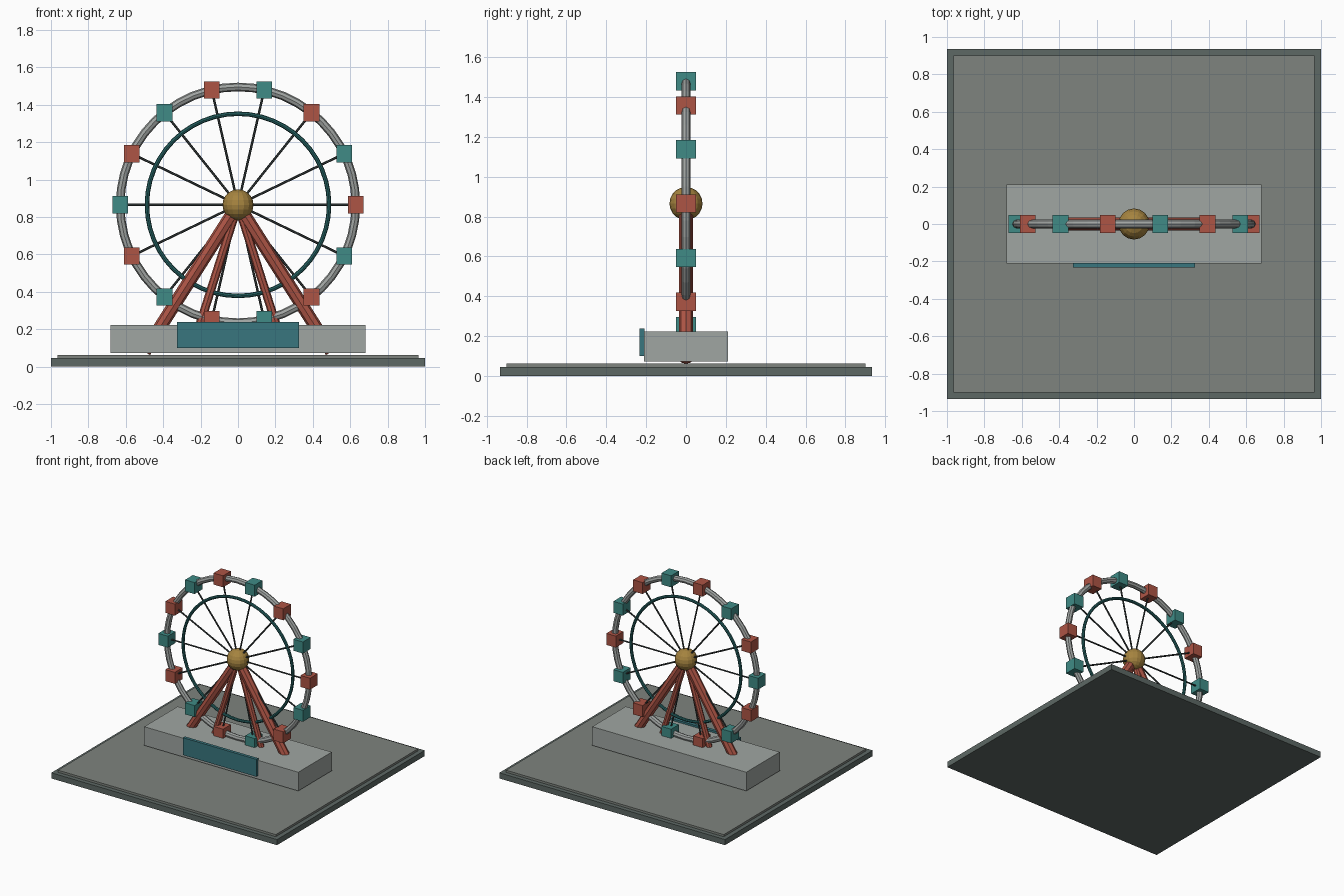
import bpy, math
from mathutils import Vector

if "Cube" in bpy.data.objects:
    bpy.data.objects.remove(bpy.data.objects["Cube"])

def material(name, rgb):
    m = bpy.data.materials.new(name)
    m.diffuse_color = (*rgb, 1)
    m.use_nodes = True
    m.node_tree.nodes["Principled BSDF"].inputs["Base Color"].default_value = m.diffuse_color
    return m

RED = material("red", (0.42, 0.09, 0.06))
TEAL = material("teal", (0.05, 0.26, 0.24))
DEEP = material("deep_teal", (0.02, 0.13, 0.13))
SIGN = material("sign_blue", (0.04, 0.18, 0.21))
GOLD = material("gold", (0.38, 0.23, 0.05))
DARK = material("dark_grey", (0.04, 0.05, 0.05))
EDGE = material("edge_grey", (0.11, 0.14, 0.13))
SLAB = material("slab_grey", (0.21, 0.23, 0.21))
STONE = material("stone_grey", (0.35, 0.38, 0.36))
STEEL = material("steel_grey", (0.35, 0.37, 0.36))

HUB = Vector((0, 0, 0.865))
RADIUS = 0.63
COUNT = 14

def finish(name, mat):
    o = bpy.context.object
    o.name = name
    o.data.materials.append(mat)
    return o

def box(name, center, size, mat):
    bpy.ops.mesh.primitive_cube_add(size=1, location=center)
    o = finish(name, mat)
    o.scale = size
    return o

def rod(name, a, b, radius, sides, mat):
    a, b = Vector(a), Vector(b)
    d = b - a
    bpy.ops.mesh.primitive_cylinder_add(vertices=sides, radius=radius, depth=d.length,
                                        location=(a + b) / 2)
    o = finish(name, mat)
    o.rotation_euler = d.to_track_quat('Z', 'Y').to_euler()
    return o

def ring(name, major, minor, sides, mat):
    bpy.ops.mesh.primitive_torus_add(major_radius=major, minor_radius=minor,
                                     major_segments=48, minor_segments=sides,
                                     location=HUB, rotation=(math.pi / 2, 0, 0))
    return finish(name, mat)

# Stepped ground slab
box("base_plate", (0, 0, 0.0225), (2, 1.87, 0.045), EDGE)
box("base_top", (0, 0, 0.0525), (1.93, 1.80, 0.019), SLAB)

# Boarding platform and blank front panel
box("platform", (0, 0, 0.148), (1.365, 0.424, 0.15), STONE)
box("front_panel", (0, -0.22, 0.169), (0.65, 0.025, 0.139), SIGN)

# Support legs, mirrored left and right
for side, s in (("left", -1), ("right", 1)):
    rod(f"outer_leg_{side}", HUB, (s * 0.50, 0, 0.08), 0.035, 8, RED)
    rod(f"inner_leg_{side}", HUB, (s * 0.25, 0, 0.08), 0.023, 8, RED)

# Wheel rims and hub
ring("outer_rim", RADIUS, 0.023, 8, STEEL)
ring("inner_rim", 0.487, 0.012, 8, DEEP)
bpy.ops.mesh.primitive_uv_sphere_add(segments=16, ring_count=10, radius=0.083, location=HUB)
finish("hub", GOLD)

# Spokes and upright cabins in alternating colours
for i in range(COUNT):
    a = 2 * math.pi * i / COUNT
    p = HUB + RADIUS * Vector((math.cos(a), 0, math.sin(a)))
    rod(f"spoke_{i + 1}", HUB, p, 0.0065, 6, DARK)
    box(f"cabin_{i + 1}", p, (0.084, 0.098, 0.092), TEAL if i % 2 else RED)
